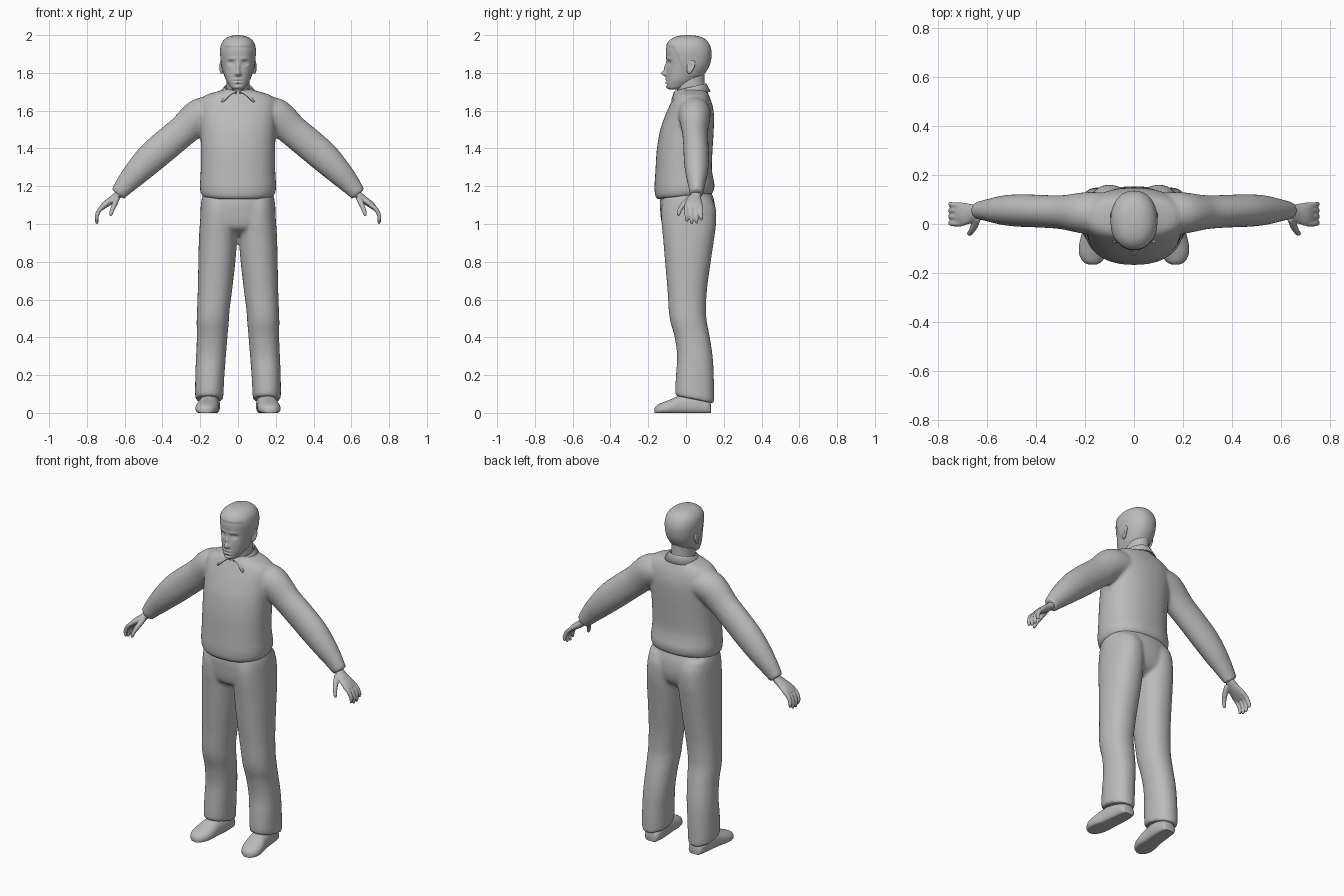
import bpy, bmesh, math
from mathutils import Vector

grey = bpy.data.materials.new("plain grey")
grey.diffuse_color = (0.5, 0.5, 0.5, 1)


def spline(rows, n):
    """Catmull-Rom interpolation of parameter rows."""
    out, last = [], len(rows) - 1
    for i in range(last):
        quad = [rows[max(i - 1, 0)], rows[i], rows[i + 1], rows[min(i + 2, last)]]
        for k in range(n):
            t = k / n
            out.append([0.5 * (2 * b + (c - a) * t + (2 * a - 5 * b + 4 * c - d) * t * t
                               + (3 * b - a - 3 * c + d) * t ** 3) for a, b, c, d in zip(*quad)])
    return out + [list(rows[-1])]


def skin(bm, rings, closed=True):
    """Join rings of points into a surface, capped when closed."""
    rings = [[bm.verts.new(p) for p in r] for r in rings]
    m = len(rings[0])
    for a, b in zip(rings, rings[1:]):
        for i in range(m if closed else m - 1):
            j = (i + 1) % m
            bm.faces.new((a[i], a[j], b[j], b[i]))
    if closed:
        bm.faces.new(rings[0])
        bm.faces.new(rings[-1])


def outline(count, power=2.0):
    """Unit superellipse."""
    pts = []
    for i in range(count):
        c, s = math.cos(math.tau * i / count), math.sin(math.tau * i / count)
        pts.append((math.copysign(abs(c) ** (2 / power), c), math.copysign(abs(s) ** (2 / power), s)))
    return pts


def column(bm, rows, side=1, power=2.0, count=40, n=5):
    """Upright loft; rows are z, x centre, x radius, y front, y back."""
    skin(bm, [[(side * (xc + c * rx), (yf + yb) / 2 + s * (yb - yf) / 2, z)
               for c, s in outline(count, power)] for z, xc, rx, yf, yb in spline(rows, n)])


def tube(bm, rows, side=1, count=24, n=4):
    """Loft along a path; rows are x, y, z, thickness radius, y radius."""
    rows = spline(rows, n)
    pts = [Vector(r[:3]) for r in rows]
    rings = []
    for i, r in enumerate(rows):
        t = (pts[min(i + 1, len(pts) - 1)] - pts[max(i - 1, 0)]).normalized()
        v = Vector((0, 1, 0))
        v = (v - v.dot(t) * t).normalized()
        u = t.cross(v)
        ring = [pts[i] + u * c * r[3] + v * s * r[4] for c, s in outline(count)]
        rings.append([(side * p.x, p.y, p.z) for p in ring])
    skin(bm, rings)


def finish(name, bm, voxel=0, smooth=0):
    bmesh.ops.recalc_face_normals(bm, faces=bm.faces)
    me = bpy.data.meshes.new(name)
    bm.to_mesh(me)
    bm.free()
    me.materials.append(grey)
    me.shade_smooth()
    ob = bpy.data.objects.new(name, me)
    bpy.context.collection.objects.link(ob)
    if voxel:
        mod = ob.modifiers.new("fuse", 'REMESH')
        mod.mode, mod.voxel_size, mod.use_smooth_shade = 'VOXEL', voxel, True
        mod = ob.modifiers.new("relax", 'SMOOTH')
        mod.factor, mod.iterations = 0.5, smooth
    return ob


# Sweater: body with a sloping hem, fused with both sleeves
bm = bmesh.new()
column(bm, [(1.145, 0, .18, -.148, .135), (1.16, 0, .196, -.162, .146), (1.2, 0, .202, -.167, .151),
            (1.25, 0, .199, -.164, .143), (1.3, 0, .197, -.161, .137), (1.4, 0, .197, -.154, .141),
            (1.5, 0, .2, -.136, .147), (1.58, 0, .205, -.108, .148), (1.63, 0, .207, -.086, .14),
            (1.66, 0, .198, -.072, .13), (1.685, 0, .165, -.06, .12), (1.703, 0, .105, -.05, .112),
            (1.715, 0, .07, -.04, .105)], power=2.3)
for v in bm.verts:
    v.co.z += 0.1 * v.co.y * max(0, 1 - (v.co.z - 1.145) / .1)
for side in (1, -1):
    tube(bm, [(.13, .045, 1.59, .08, .085), (.2, .045, 1.574, .092, .085), (.29, .048, 1.495, .084, .07),
              (.38, .052, 1.42, .084, .067), (.46, .055, 1.35, .081, .067), (.53, .056, 1.28, .07, .061),
              (.59, .056, 1.215, .056, .047), (.638, .055, 1.157, .041, .035)], side, n=6)
finish("sweater", bm, .009, 6)

# Trousers: hips fused with two loose legs
bm = bmesh.new()
column(bm, [(.94, 0, .06, -.06, .08), (.975, 0, .16, -.115, .125), (1.01, 0, .19, -.13, .145),
            (1.06, 0, .198, -.136, .154), (1.12, 0, .195, -.138, .15), (1.18, 0, .18, -.125, .13)], power=2.3)
for side in (1, -1):
    column(bm, [(.07, .152, .072, -.053, .147), (.1, .152, .075, -.057, .149), (.2, .149, .077, -.053, .147),
                (.3, .143, .079, -.047, .141), (.4, .137, .081, -.06, .126), (.48, .134, .085, -.082, .111),
                (.54, .131, .086, -.091, .106), (.65, .122, .091, -.098, .111), (.8, .112, .098, -.111, .131),
                (.92, .106, .101, -.121, .149), (1.0, .103, .099, -.129, .159), (1.08, .1, .096, -.131, .158),
                (1.14, .1, .09, -.12, .135)], side, power=2.2)
for v in bm.verts:
    v.co.z -= 0.2 * (v.co.y - .05) * max(0, 1 - (v.co.z - .07) / .12)
finish("trousers", bm, .009, 6)

# Shoes: lofted heel to toe with a flat sole, toes turned out
bm = bmesh.new()
for side in (1, -1):
    rings = []
    for y, xc, rx, top in spline([(.132, .145, .025, .045), (.12, .145, .042, .065), (.06, .147, .052, .1),
                                  (-.02, .155, .054, .095), (-.08, .163, .06, .072), (-.125, .168, .055, .055),
                                  (-.155, .17, .036, .04), (-.166, .17, .014, .025)], 5):
        rings.append([(side * (xc + c * rx), y, max(0, top * .35 + s * top * (.65 if s > 0 else .5)))
                      for c, s in outline(32, 2.3)])
    skin(bm, rings)
finish("shoes", bm).data.set_sharp_from_angle(angle=math.radians(45))

# Hands: palm, four curled fingers and thumb
bm = bmesh.new()
fingers = [(.002, .004, .012), (.029, .03, 0), (.055, .056, .002), (.077, .082, .018)]  # base y, tip y, shortening
for side in (1, -1):
    tube(bm, [(.6, .054, 1.195, .022, .026), (.635, .053, 1.155, .021, .027), (.665, .045, 1.13, .02, .038),
              (.7, .04, 1.105, .018, .048), (.725, .04, 1.083, .013, .046)], side)
    for y0, y1, short in fingers:
        tube(bm, [(.705, y0, 1.1, .012, .012), (.733, y0, 1.075, .012, .012),
                  (.747, (y0 + y1) / 2, 1.045, .011, .0105),
                  (.748, y1, 1.018 + short, .010, .0095), (.745, y1, 1.0 + short, .006, .006)], side, 12)
    tube(bm, [(.64, .025, 1.14, .016, .016), (.652, -.008, 1.108, .015, .015), (.664, -.03, 1.08, .012, .012),
              (.672, -.039, 1.055, .010, .010), (.675, -.041, 1.043, .005, .005)], side, 12)
finish("hands", bm, .0045, 2)

# Neck
bm = bmesh.new()
column(bm, [(1.64, 0, .066, -.045, .105), (1.7, 0, .062, -.048, .102), (1.76, 0, .06, -.05, .098),
            (1.82, 0, .06, -.04, .1)])
finish("neck", bm)

# Head: skull loft, then facial relief and a raised hair cap
bm = bmesh.new()
column(bm, [(1.712, 0, .022, -.086, -.04), (1.72, 0, .037, -.099, -.01), (1.738, 0, .05, -.104, .03),
            (1.765, 0, .065, -.104, .07), (1.8, 0, .076, -.103, .1), (1.84, 0, .085, -.101, .122),
            (1.88, 0, .09, -.104, .131), (1.92, 0, .092, -.106, .131), (1.955, 0, .085, -.097, .119),
            (1.98, 0, .066, -.076, .098), (1.994, 0, .04, -.045, .066), (2.0, 0, .008, -.005, .02)],
       power=2.2, count=112, n=8)
relief = [(0, 1.797, .026, .012, .014), (0, 1.828, .014, .010, .024),      # nose
          (.036, 1.853, -.013, .017, .012), (.034, 1.851, .005, .010, .005),  # sockets, eyes
          (.032, 1.876, .004, .022, .007), (.013, 1.792, .006, .007, .007),   # brows, nostrils
          (0, 1.766, .006, .022, .006), (0, 1.757, -.004, .022, .003),       # lips
          (0, 1.749, .006, .02, .006), (0, 1.738, -.004, .02, .005), (0, 1.724, .004, .018, .008)]
for v in bm.verts:
    x, y, z = v.co
    if y < -.02:
        v.co.y -= sum(a * math.exp(-((abs(x) - cx) / sx) ** 2 - ((z - cz) / sz) ** 2)
                      for cx, cz, a, sx, sz in relief)
    hairline = min(1.935, max(1.775, 1.935 - (y + .065) * 2.2))
    s = min(1, max(0, (z - hairline) / .01))
    v.co.x *= 1 + .035 * s
    v.co.y = .015 + (v.co.y - .015) * (1 + .03 * s)
finish("head", bm)

# Ears: tilted flat shells with a hollow outer face
bm = bmesh.new()
for side in (1, -1):
    new = bmesh.ops.create_uvsphere(bm, u_segments=24, v_segments=16, radius=1)["verts"]
    for v in new:
        x, y, z = v.co
        hollow = .009 * math.exp(-(y / .5) ** 2 - ((z - .1) / .5) ** 2) if x > 0 else 0
        v.co = (side * (.086 + .013 * x + .006 * y - hollow), .024 + .021 * y * (1 + .25 * z) + .008 * z,
                1.832 + .037 * z)
finish("ears", bm)

# Shirt collar: sloping band folding down to two front points
bm = bmesh.new()
rows, gap = [[], [], []], .1
for i in range(73):
    a = gap + (math.tau - 2 * gap) * i / 72
    near = min(a, math.tau - a)
    ca, sa = math.cos(a), math.sin(a)
    flap = math.exp(-((near - .8) / .32) ** 2)
    fall = min(1, (near - gap) / .65)
    top = Vector((.074 * sa, .024 - .084 * ca, 1.722 - .02 * ca))
    low = Vector((.1 * sa + math.copysign(.012 * flap, sa), .024 - .104 * ca - .026 * flap,
                  1.688 - .012 * ca - .034 * flap))
    low = top.lerp(low, .08 + .92 * fall)
    rows[0].append(top + Vector((-.006 * sa, .006 * ca, -.03)))
    rows[1].append(top)
    rows[2].append(low)
skin(bm, rows, closed=False)
collar = finish("shirt_collar", bm)
collar.data.set_sharp_from_angle(angle=math.radians(40))
mod = collar.modifiers.new("cloth", 'SOLIDIFY')
mod.thickness, mod.offset = .006, 0
